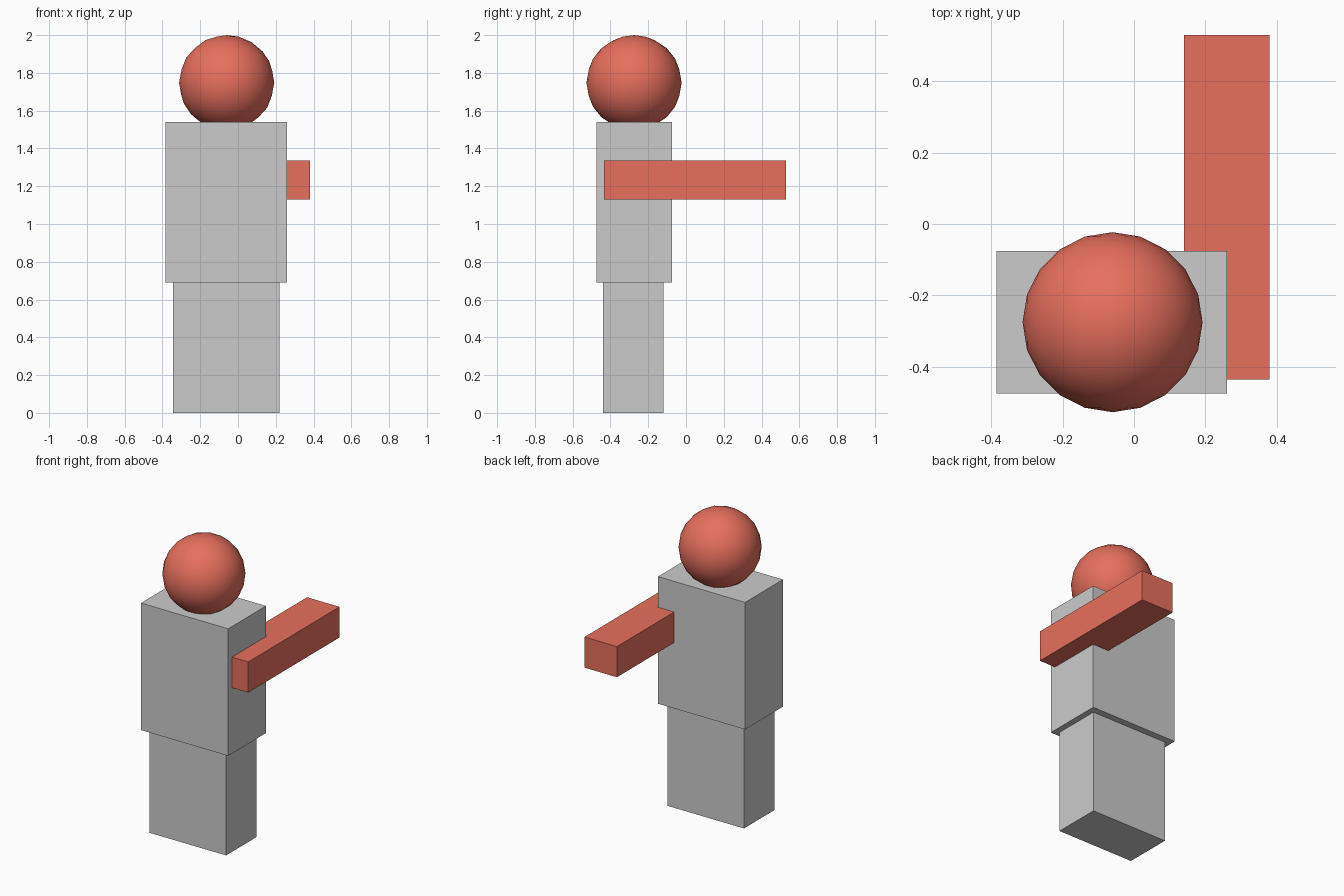
import bpy

if "Cube" in bpy.data.objects:
    bpy.data.objects.remove(bpy.data.objects["Cube"])


def material(name, color):
    m = bpy.data.materials.new(name)
    m.diffuse_color = color
    m.use_nodes = True
    m.node_tree.nodes["Principled BSDF"].inputs["Base Color"].default_value = m.diffuse_color
    return m


def box(name, x, y, z, mat=None):
    """Box from (min, max) ranges on each axis."""
    ranges = (x, y, z)
    bpy.ops.mesh.primitive_cube_add(size=1, location=[(a + b) / 2 for a, b in ranges])
    ob = bpy.context.object
    ob.name = name
    ob.scale = [b - a for a, b in ranges]
    bpy.ops.object.transform_apply(location=False, rotation=False, scale=True)
    if mat:
        ob.data.materials.append(mat)
    return ob


red = material("red", (0.80, 0.16, 0.11, 1))

# Body blocks
box("legs", (-0.345, 0.22), (-0.44, -0.12), (0, 0.69))
box("torso", (-0.385, 0.26), (-0.475, -0.075), (0.69, 1.54))

# Single arm reaching backwards, sunk into the torso side
box("arm", (0.14, 0.38), (-0.435, 0.53), (1.13, 1.335), red)

# Low-poly head, slightly sunk into the torso top
bpy.ops.mesh.primitive_ico_sphere_add(subdivisions=3, radius=0.252,
                                      location=(-0.06, -0.275, 1.748))
head = bpy.context.object
head.name = "head"
head.data.materials.append(red)
bpy.ops.object.shade_smooth()
